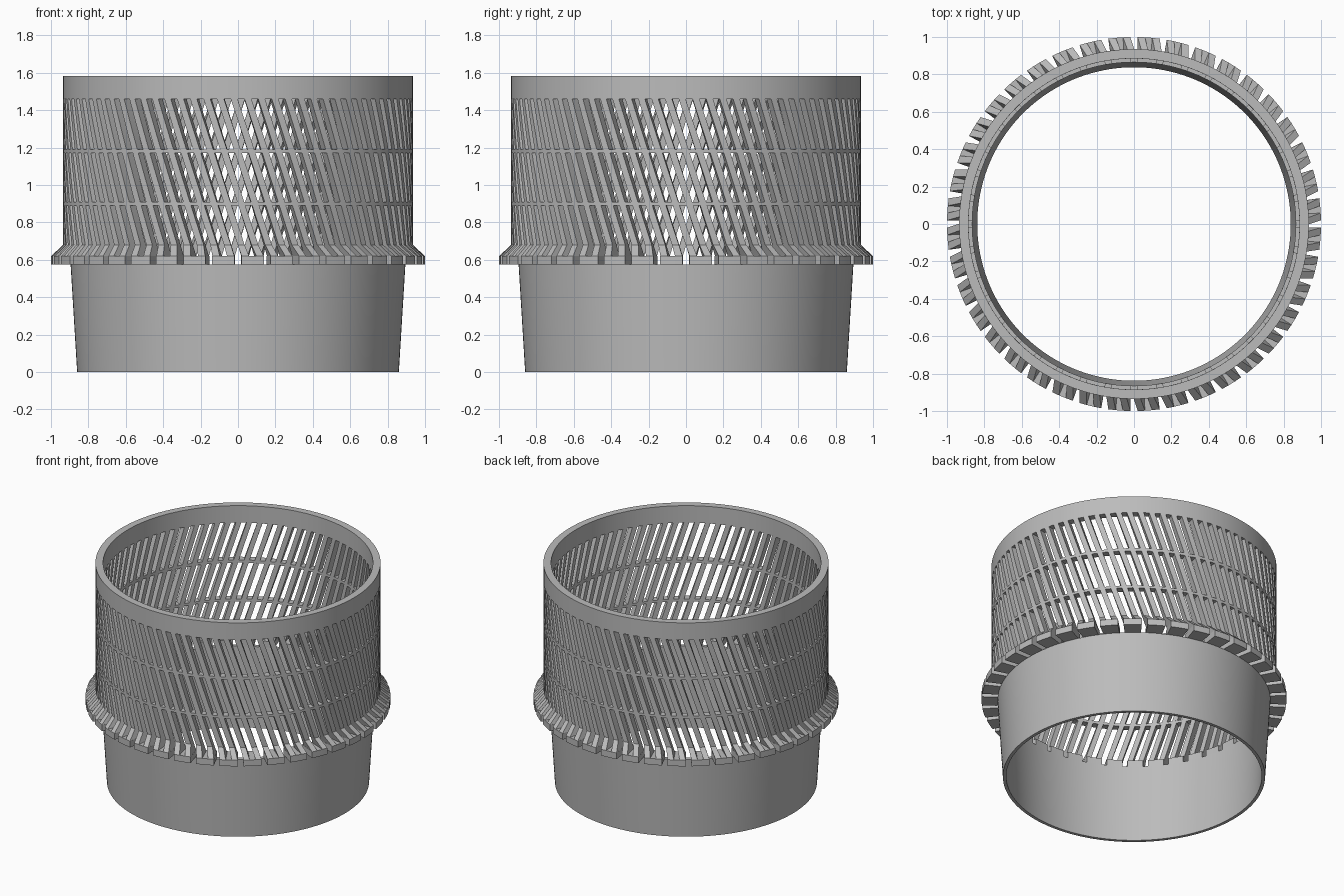
import bpy, bmesh, math

old = bpy.data.objects.get("Cube")
if old:
    bpy.data.objects.remove(old, do_unlink=True)

grey = bpy.data.materials.new("plain grey")
grey.use_nodes = True
colour = (0.5, 0.5, 0.5, 1)
grey.diffuse_color = colour
grey.node_tree.nodes["Principled BSDF"].inputs["Base Color"].default_value = colour

R_OUT, R_IN, R_FLANGE = 0.935, 0.885, 1.0
TEETH, SLATS, SEGMENTS = 40, 80, 160
LEAN = 0.33


def finish(name, bm):
    bmesh.ops.recalc_face_normals(bm, faces=bm.faces)
    mesh = bpy.data.meshes.new(name)
    bm.to_mesh(mesh)
    bm.free()
    mesh.materials.append(grey)
    obj = bpy.data.objects.new(name, mesh)
    bpy.context.collection.objects.link(obj)
    bpy.ops.object.select_all(action="DESELECT")
    obj.select_set(True)
    bpy.context.view_layer.objects.active = obj
    bpy.ops.object.shade_smooth_by_angle(angle=math.radians(30))


def polar(r, a, z):
    return (r * math.cos(a), r * math.sin(a), z)


def lathe(name, profile):
    """Revolve a closed (radius, height) profile around z."""
    bm = bmesh.new()
    rings = [[bm.verts.new(polar(r, math.tau * i / SEGMENTS, z)) for r, z in profile]
             for i in range(SEGMENTS)]
    n = len(profile)
    for i in range(SEGMENTS):
        a, b = rings[i], rings[(i + 1) % SEGMENTS]
        for k in range(n):
            bm.faces.new((a[k], b[k], b[(k + 1) % n], a[(k + 1) % n]))
    finish(name, bm)


def band(name, low, high):
    lathe(name, [(R_IN, low), (R_OUT, low), (R_OUT, high), (R_IN, high)])


def arc_block(bm, levels, width, steps):
    """Solid arc stacked from levels of (height, inner, outer, centre angle)."""
    rows = []
    for z, inner, outer, centre in levels:
        angles = [centre + width * (i / steps - 0.5) for i in range(steps + 1)]
        rows.append([bm.verts.new(polar(outer, a, z)) for a in angles]
                    + [bm.verts.new(polar(inner, a, z)) for a in reversed(angles)])
    n = len(rows[0])
    for low, high in zip(rows, rows[1:]):
        for k in range(n):
            m = (k + 1) % n
            bm.faces.new((low[k], low[m], high[m], high[k]))
    for row in (rows[0], rows[-1]):
        for k in range(steps):
            bm.faces.new((row[k], row[k + 1], row[n - 2 - k], row[n - 1 - k]))


# Tapered lower cup, open at both ends
lathe("lower_cup", [(0.838, 0), (0.86, 0), (0.895, 0.575), (0.865, 0.575)])

# Top rim and the two thin hoops
band("top_rim", 1.46, 1.583)
band("upper_hoop", 1.17, 1.19)
band("lower_hoop", 0.89, 0.908)

# Flange teeth
bm = bmesh.new()
pitch = math.tau / TEETH
for i in range(TEETH):
    mid = (i + 0.5) * pitch
    arc_block(bm, [(z, 0.865, R_FLANGE, mid) for z in (0.575, 0.62)], pitch * 0.76, 3)
finish("flange_teeth", bm)

# Leaning slats, with a sloped foot that meets the flange
bm = bmesh.new()
pitch = math.tau / SLATS
for low, high in ((0.62, 0.89), (0.908, 1.17), (1.19, 1.46)):
    heights = [low + (high - low) * k / 4 for k in range(5)]
    if low < 0.65:
        heights[1] = 0.68
    for i in range(SLATS):
        levels = []
        for z in heights:
            outer = R_FLANGE if z < 0.65 else R_OUT
            levels.append((z, R_IN, outer, (i + 0.5) * pitch - LEAN * (z - 0.62) / R_OUT))
        arc_block(bm, levels, pitch * 0.5, 1)
finish("slats", bm)
